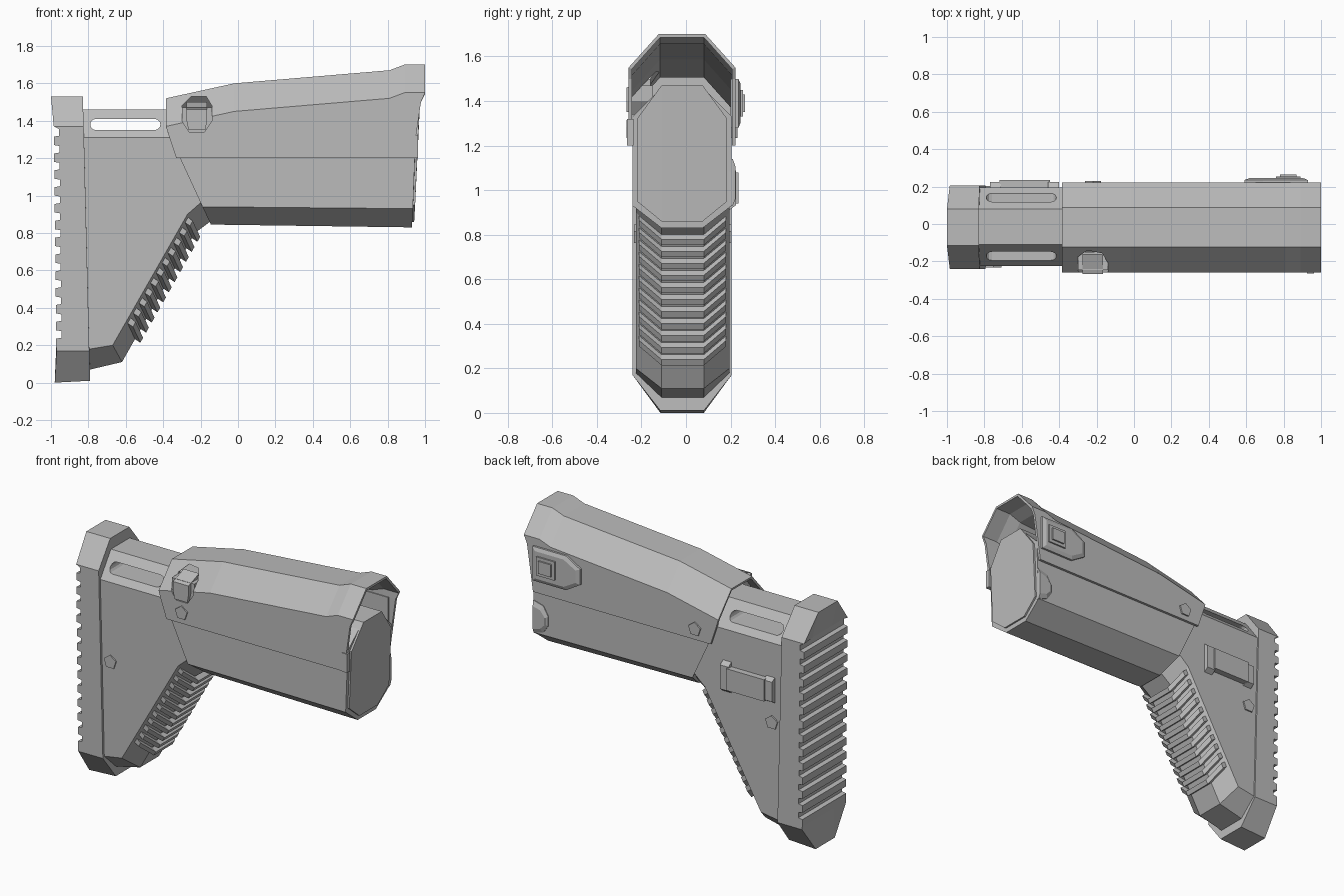
import bpy, bmesh, math
from mathutils import Vector

cube = bpy.data.objects.get("Cube")
if cube:
    bpy.data.objects.remove(cube, do_unlink=True)

grey = bpy.data.materials.new("matte_grey")
grey.use_nodes = True
grey.diffuse_color = (0.5, 0.5, 0.5, 1)
grey.node_tree.nodes["Principled BSDF"].inputs["Base Color"].default_value = (0.5, 0.5, 0.5, 1)


def make(name, verts, faces, fix=True):
    mesh = bpy.data.meshes.new(name)
    mesh.from_pydata(verts, [], faces)
    if fix:
        bm = bmesh.new()
        bm.from_mesh(mesh)
        bmesh.ops.recalc_face_normals(bm, faces=bm.faces)
        bm.to_mesh(mesh)
        bm.free()
    mesh.materials.append(grey)
    obj = bpy.data.objects.new(name, mesh)
    bpy.context.collection.objects.link(obj)
    return obj


def loft(name, rings):
    """Skin matching (y, xz profile) rings and cap both ends."""
    n = len(rings[0][1])
    verts = [(x, y, z) for y, prof in rings for x, z in prof]
    faces = [tuple(range(n)), tuple(range(n * (len(rings) - 1), n * len(rings)))]
    for r in range(len(rings) - 1):
        for i in range(n):
            j = (i + 1) % n
            faces.append((r * n + i, r * n + j, (r + 1) * n + j, (r + 1) * n + i))
    return make(name, verts, faces)


def chamfered(name, outer, side, ys):
    """Slab whose silhouette is outer in the middle and side on both flanks."""
    return loft(name, list(zip(ys, (side, outer, outer, side))))


def prism(name, prof, y0, y1):
    return loft(name, [(y0, prof), (y1, prof)])


def box(name, x0, x1, y0, y1, z0, z1):
    return prism(name, [(x0, z0), (x1, z0), (x1, z1), (x0, z1)], y0, y1)


def ngon(cx, cz, r, n, turn=math.pi / 2):
    return [(cx + r * math.cos(turn + math.tau * k / n),
             cz + r * math.sin(turn + math.tau * k / n)) for k in range(n)]


def apply_mod(obj, mod):
    bpy.context.view_layer.objects.active = obj
    bpy.ops.object.modifier_apply(modifier=mod.name)


def cut(obj, cutter):
    mod = obj.modifiers.new("cut", "BOOLEAN")
    mod.operation = "DIFFERENCE"
    mod.solver = "EXACT"
    mod.object = cutter
    apply_mod(obj, mod)
    bpy.data.objects.remove(cutter, do_unlink=True)


# Butt pad with toothed rear face
teeth = []
count, pitch = 13, 0.09
for k in range(count):
    z = 0.19 + k * pitch
    x = -0.972 - 0.013 * k / count
    teeth += [(x, z), (x, z + 0.045), (x + 0.028, z + 0.05), (x + 0.028, z + pitch - 0.005)]
chamfered("butt_pad",
          [(-0.83, 1.53), (-0.79, 0.01), (-0.98, 0)] + teeth + [(-1, 1.53)],
          [(-0.825, 1.37), (-0.795, 0.17), (-0.97, 0.17)] + teeth + [(-0.985, 1.37)],
          (-0.24, -0.115, 0.08, 0.205))

# Stock body: neck on top, raked grip edge below
body = chamfered("stock_body",
                 [(-0.85, 1.46), (-0.85, 0.06), (-0.79, 0.07), (-0.62, 0.11),
                  (-0.23, 0.80), (-0.15, 0.86), (-0.1, 1.46)],
                 [(-0.85, 1.31), (-0.85, 0.17), (-0.79, 0.18), (-0.67, 0.20),
                  (-0.27, 0.90), (-0.19, 0.97), (-0.1, 1.31)],
                 (-0.225, -0.11, 0.08, 0.195))

# Long rounded slot through the neck
slot = [(-0.76 + 0.03 * math.cos(a), 1.38 + 0.03 * math.sin(a))
        for a in [math.pi * (0.5 + k / 6) for k in range(7)]]
slot += [(-1.205 - x, 2.76 - z) for x, z in slot]
cut(body, prism("slot_cutter", slot, -0.5, 0.5))

# Serrations along the grip edge
along = Vector((0.39, 0.69)).normalized()
out = Vector((along.y, -along.x))
for k in range(11):
    p = Vector((-0.55, 0.235)) + along * (0.062 * k)
    outer = [p - out * 0.03, p + out * 0.035 - along * 0.005,
             p + out * 0.035 + along * 0.025, p - out * 0.03 + along * 0.036]
    side = [q + Vector((-0.04, 0.085)) for q in outer]
    chamfered("grip_rib", [tuple(q) for q in outer], [tuple(q) for q in side],
              (-0.21, -0.11, 0.08, 0.18))

# Receiver tube with raised end plate
chamfered("receiver_tube",
          [(-0.30, 1.46), (-0.145, 0.845), (0.93, 0.83), (0.96, 1.46)],
          [(-0.37, 1.33), (-0.19, 0.94), (0.935, 0.93), (0.95, 1.33)],
          (-0.24, -0.11, 0.075, 0.205))
chamfered("tube_end_plate",
          [(0.8, 1.47), (0.8, 0.86), (0.942, 0.86), (0.972, 1.47)],
          [(0.8, 1.32), (0.8, 0.95), (0.947, 0.95), (0.963, 1.32)],
          (-0.22, -0.11, 0.075, 0.185))

# Cheek shroud: open shell; columns are x, side z, top z, mid x, bottom x
columns = [(-0.385, 1.37, 1.52, -0.37, -0.33), (-0.02, 1.45, 1.60, -0.02, -0.02),
           (0.81, 1.52, 1.67, 0.81, 0.81), (0.89, 1.55, 1.70, 0.89, 0.88),
           (1.0, 1.55, 1.70, 0.978, 0.935)]
verts = []
for x, zs, zt, xm, xb in columns:
    half = [(xb, 1.2, 0.24), (xm, zs - 0.05, 0.24), (x, zs, 0.24), (x, zt, 0.105)]
    verts += [(px, -0.018 - w, z) for px, z, w in half]
    verts += [(px, -0.018 + w, z) for px, z, w in reversed(half)]
faces = [(8 * i + j, 8 * i + 8 + j, 8 * i + 9 + j, 8 * i + 1 + j)
         for i in range(len(columns) - 1) for j in range(7)]
shroud = make("cheek_shroud", verts, faces, fix=False)
shell = shroud.modifiers.new("shell", "SOLIDIFY")
shell.thickness = 0.016
shell.offset = -1
apply_mod(shroud, shell)
box("shroud_end_block", 0.925, 0.962, -0.264, -0.235, 1.2, 1.32)

# Catch set into a pocket on the right flank
pocket = [(-0.25, 1.53), (-0.17, 1.53), (-0.14, 1.48), (-0.14, 1.40),
          (-0.18, 1.34), (-0.26, 1.34), (-0.30, 1.40), (-0.30, 1.48)]
cut(shroud, prism("pocket_cutter", pocket, -0.4, -0.12))
prism("catch_base", [(x, min(z, 1.47)) for x, z in pocket], -0.245, -0.15)
tab = [(-0.265, 1.35), (-0.175, 1.35), (-0.165, 1.40), (-0.165, 1.5), (-0.275, 1.5), (-0.275, 1.40)]
loft("catch_tab", [(-0.268, [(x, min(z, 1.46)) for x, z in tab]), (-0.16, tab)])

# Five-sided pins on both flanks
for x, z, front, back in ((-0.75, 0.80, -0.225, 0.195), (-0.22, 1.27, -0.258, 0.222)):
    pin = ngon(x, z, 0.045, 5)
    prism("pin_right", pin, front - 0.008, front + 0.02)
    prism("pin_left", pin, back - 0.02, back + 0.009)

# Sling bar on the left flank
box("sling_bar", -0.72, -0.45, 0.18, 0.235, 0.94, 1.08)
for x0, x1, h in ((-0.46, -0.40, 0.11), (-0.77, -0.71, 0.09)):
    bracket = [(x0, 1.01 - h), (x1, 1.01 - h), (x1, 1.01 + h), (x0, 1.01 + h)]
    loft("sling_bracket", [(0.18, bracket), (0.225, [(x, 1.01 + (z - 1.01) * 0.7) for x, z in bracket])])

# Release button on the left flank
plate = [(0.59, 1.34), (0.69, 1.28), (0.93, 1.28), (0.93, 1.50), (0.69, 1.50), (0.59, 1.44)]
inner = [(0.77 + (x - 0.77) * 0.85, 1.39 + (z - 1.39) * 0.8) for x, z in plate]
loft("button_plate", [(0.20, plate), (0.235, plate), (0.245, inner)])
box("button_step", 0.76, 0.89, 0.22, 0.255, 1.33, 1.45)
box("button", 0.78, 0.87, 0.22, 0.265, 1.35, 1.43)

# Half-round boss on the left end of the tube
boss = [(0.937, 0.93), (0.87, 0.95), (0.835, 1.0), (0.835, 1.06), (0.87, 1.12), (0.942, 1.14)]
loft("tube_boss", [(0.19, boss), (0.21, boss),
                   (0.222, [(min(x + 0.015, 0.937), 1.03 + (z - 1.03) * 0.7) for x, z in boss])])
